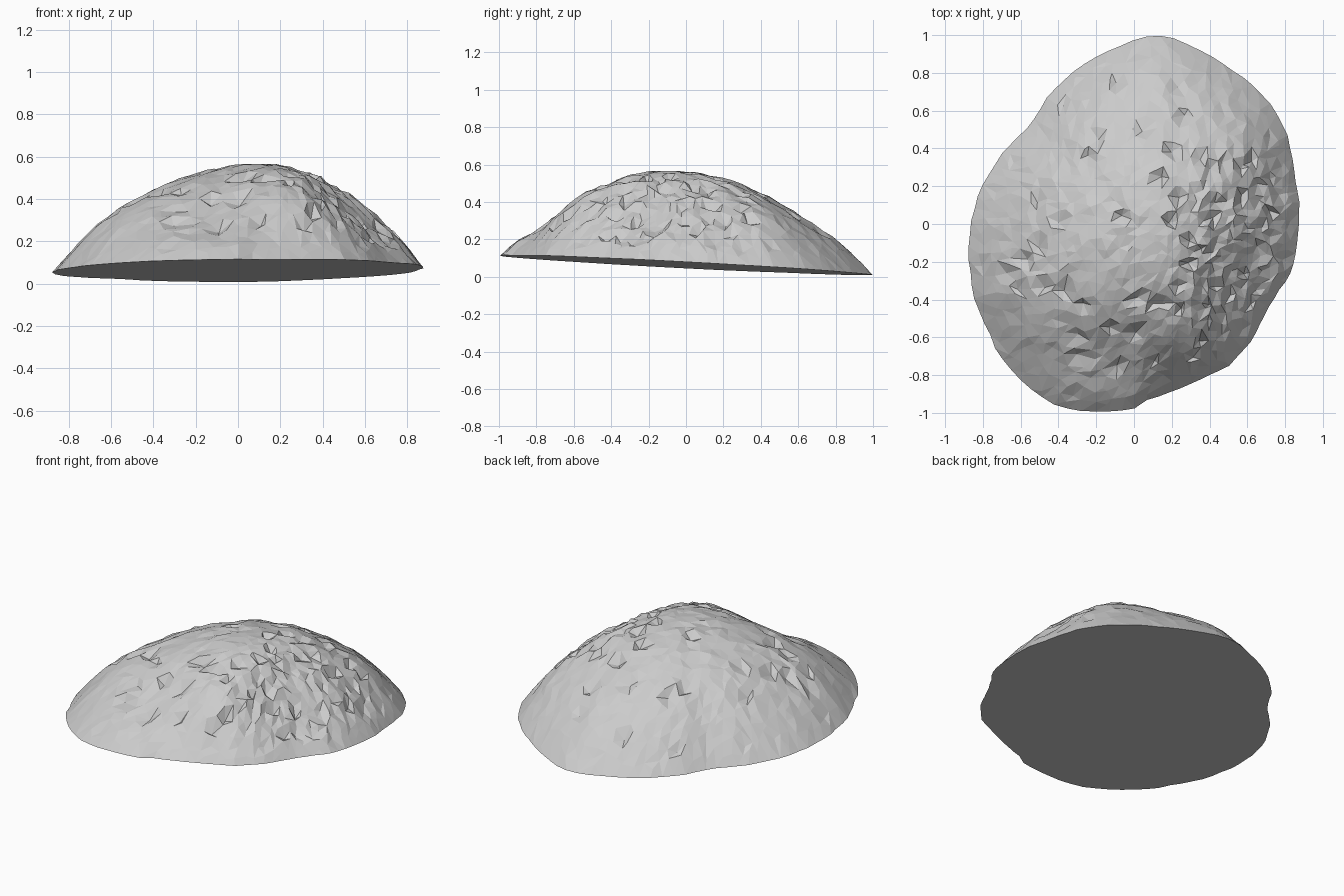
import bpy, math, random
from mathutils import Vector
from mathutils.geometry import delaunay_2d_cdt

if "Cube" in bpy.data.objects:
    bpy.data.objects.remove(bpy.data.objects["Cube"])

random.seed(7)
PEAK = Vector((0.1, -0.05))

# Rock footprint seen from above
OUTLINE = [(.88, .1), (.85, .3), (.81, .5), (.71, .66), (.57, .79), (.43, .88), (.30, .95),
           (.17, 1.0), (.03, .99), (-.18, .9), (-.34, .8), (-.46, .68), (-.54, .54),
           (-.70, .38), (-.82, .18), (-.87, 0), (-.88, -.2), (-.85, -.4), (-.72, -.7),
           (-.54, -.89), (-.40, -.97), (-.25, -1.0), (0, -.985), (.06, -.94), (.28, -.86),
           (.50, -.76), (.62, -.63), (.74, -.40), (.84, -.25), (.87, -.1)]
# Bumps and hollows: x, y, width, height
BUMPS = [(.20, -.30, .20, .02), (.25, -.60, .17, .06),     # front ridge
         (-.12, -.68, .20, -.055),                          # front hollow
         (-.65, -.40, .25, .035),                           # left bulge
         (.62, -.22, .16, -.05),                            # right gully
         (.60, .40, .22, .025), (.10, .55, .25, -.03)]      # rear shoulder and dip


def polar(p):
    d = Vector(p) - PEAK
    return math.atan2(d.y, d.x) % math.tau, d


RIM = sorted((polar(p) for p in OUTLINE), key=lambda q: q[0])


def edge_point(a):
    """Point of the footprint in direction a, relative to the peak."""
    for (a0, p0), (a1, p1) in zip(RIM, RIM[1:] + RIM[:1]):
        span = (a1 - a0) % math.tau
        off = (a - a0) % math.tau
        if off <= span:
            u = Vector((math.cos(a), math.sin(a)))
            e = p1 - p0
            return u * ((p0.x * e.y - p0.y * e.x) / (u.x * e.y - u.y * e.x))
    return RIM[0][1]


def base_z(x, y):
    return max(0, 0.062 - 0.055 * y + 0.02 * x)


def top_z(x, y, t):
    b = base_z(x, y)
    h = b + (0.56 - b) * (1 - t ** 2.07)
    fade = min(1, (1 - t) * 5)
    for bx, by, w, s in BUMPS:
        h += fade * s * math.exp(-((x - bx) ** 2 + (y - by) ** 2) / (w * w))
    # crumpled facets, rougher on the right, with small chips
    right = x > 0.3 and y < 0.35
    h += fade * random.uniform(-1, 1) * (0.015 if right else 0.008)
    if random.random() < (0.12 if right else 0.06):
        h -= fade * 0.032
    return min(h, 0.566)


# Scattered points on a unit disc, triangulated, then stretched to the footprint
N_RIM, N_IN = 90, 1000
disc = [Vector((math.cos(i * math.tau / N_RIM), math.sin(i * math.tau / N_RIM)))
        for i in range(N_RIM)]
for i in range(N_IN):
    r = 0.965 * math.sqrt((i + 0.5) / N_IN)
    a = i * 2.399963
    disc.append(Vector((r * math.cos(a) + random.uniform(-.018, .018),
                        r * math.sin(a) + random.uniform(-.018, .018))))
loop = [(i, (i + 1) % N_RIM) for i in range(N_RIM)]
pts, _, tris, orig, _, _ = delaunay_2d_cdt(disc, loop, [], 1, 1e-6)

verts = []
rim_ids = {}
for k, p in enumerate(pts):
    t = min(1, p.length)
    q = PEAK + edge_point(math.atan2(p.y, p.x) % math.tau) * t
    on_rim = bool(orig[k]) and orig[k][0] < N_RIM
    if on_rim:
        rim_ids[orig[k][0]] = k
        # slightly ragged edge
        q = PEAK + (q - PEAK) * (1 - random.uniform(0, 0.008))
    verts.append((q.x, q.y, base_z(q.x, q.y) if on_rim else top_z(q.x, q.y, t)))

# Flat underside closes the dome
faces = [tuple(f) for f in tris]
faces.append(tuple(rim_ids[i] for i in reversed(range(N_RIM))))

mesh = bpy.data.meshes.new("rock")
mesh.from_pydata(verts, [], faces)
mesh.validate()
mesh.update()
rock = bpy.data.objects.new("rock", mesh)
bpy.context.collection.objects.link(rock)

stone = bpy.data.materials.new("stone grey")
stone.diffuse_color = (0.6, 0.6, 0.6, 1)
stone.use_nodes = True
stone.node_tree.nodes["Principled BSDF"].inputs["Base Color"].default_value = stone.diffuse_color
mesh.materials.append(stone)
